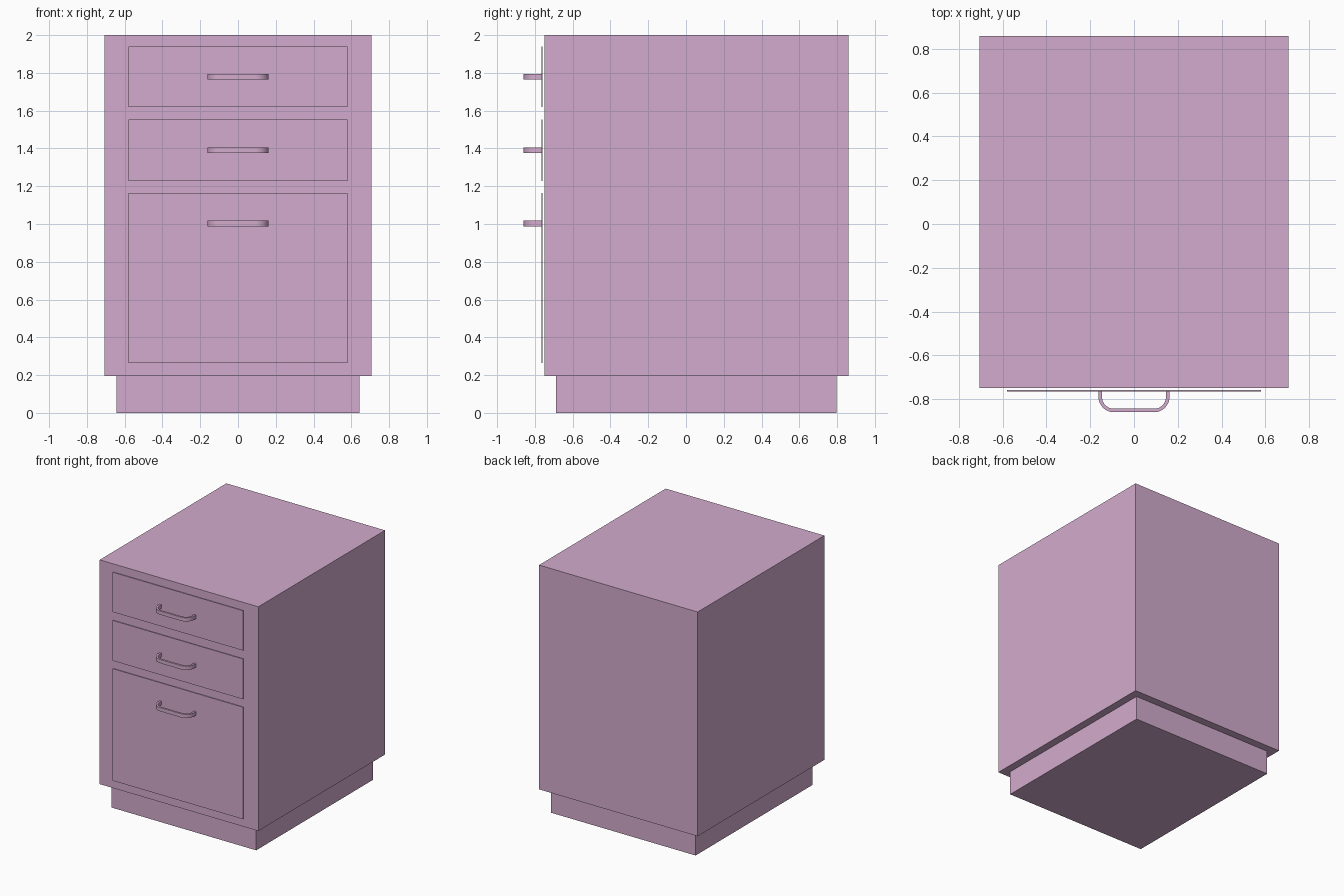
import bpy, bmesh, math

if "Cube" in bpy.data.objects:
    bpy.data.objects.remove(bpy.data.objects["Cube"])

mat = bpy.data.materials.new("mauve_paint")
mat.diffuse_color = (0.65, 0.41, 0.61, 1)
mat.use_nodes = True
mat.node_tree.nodes["Principled BSDF"].inputs["Base Color"].default_value = mat.diffuse_color


def finish(name, bm):
    bmesh.ops.recalc_face_normals(bm, faces=bm.faces)
    mesh = bpy.data.meshes.new(name)
    bm.to_mesh(mesh)
    bm.free()
    mesh.materials.append(mat)
    obj = bpy.data.objects.new(name, mesh)
    bpy.context.collection.objects.link(obj)
    return obj


def box(name, half_x, y0, y1, z0, z1):
    bm = bmesh.new()
    bmesh.ops.create_cube(bm, size=1)
    bmesh.ops.scale(bm, vec=(2 * half_x, y1 - y0, z1 - z0), verts=bm.verts)
    bmesh.ops.translate(bm, vec=(0, (y0 + y1) / 2, (z0 + z1) / 2), verts=bm.verts)
    return finish(name, bm)


def bow(half_x, y_front, y_root, radius, steps=10):
    """Half-outline of a U-shaped bow, mirrored to the full outline."""
    right = [(half_x, y_root)]
    for i in range(steps + 1):
        a = math.pi / 2 * i / steps
        right.append((half_x - radius + radius * math.cos(a),
                      y_front + radius - radius * math.sin(a)))
    return right + [(-x, y) for x, y in reversed(right)]


def handle(name, z, height=0.03, thick=0.016):
    outer = bow(0.162, -0.86, -0.762, 0.07)
    inner = bow(0.162 - thick, -0.86 + thick, -0.762, 0.07 - thick)
    bm = bmesh.new()
    rings = []
    # rectangular section carried along the bow
    for (ox, oy), (ix, iy) in zip(outer, inner):
        lo, hi = z - height / 2, z + height / 2
        rings.append([bm.verts.new(p) for p in
                      ((ox, oy, lo), (ox, oy, hi), (ix, iy, hi), (ix, iy, lo))])
    for a, b in zip(rings, rings[1:]):
        for k in range(4):
            n = (k + 1) % 4
            bm.faces.new((a[k], a[n], b[n], b[k]))
    bm.faces.new(rings[0])
    bm.faces.new(rings[-1])
    obj = finish(name, bm)
    bpy.ops.object.select_all(action='DESELECT')
    obj.select_set(True)
    bpy.context.view_layer.objects.active = obj
    bpy.ops.object.shade_smooth_by_angle(angle=math.radians(30))


# Cabinet carcass and recessed plinth
box("cabinet_body", 0.706, -0.75, 0.86, 0.196, 2.0)
box("plinth", 0.643, -0.687, 0.796, 0.0, 0.196)

# Drawer fronts stand just clear of the carcass, each with a bow handle
drawers = [("top", 1.62, 1.94, 1.78),
           ("middle", 1.228, 1.552, 1.39),
           ("bottom", 0.263, 1.164, 1.003)]
for label, z0, z1, z_handle in drawers:
    box(label + "_drawer_front", 0.58, -0.765, -0.759, z0, z1)
    handle(label + "_drawer_handle", z_handle)
